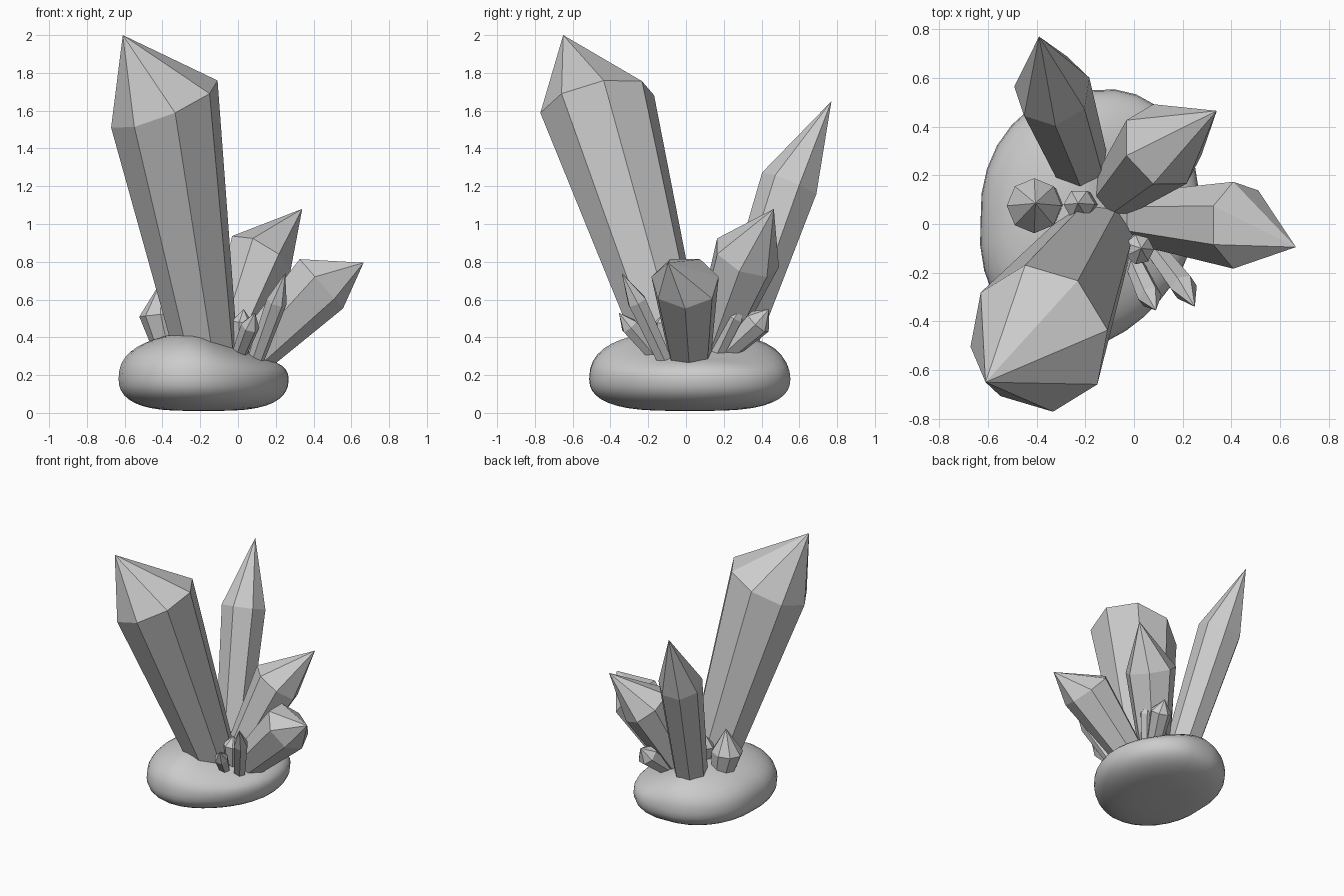
import bpy, bmesh, math
from mathutils import Vector

if "Cube" in bpy.data.objects:
    bpy.data.objects.remove(bpy.data.objects["Cube"])


def crystal(name, base, shoulder, tip, r0, r1, n=7, phase=0.0, normal=None):
    """Tapered prism from base to shoulder, closed by an off-centre point."""
    base, shoulder, tip = Vector(base), Vector(shoulder), Vector(tip)
    axis = (shoulder - base).normalized()
    nrm = Vector(normal).normalized() if normal else (axis + (tip - shoulder).normalized()).normalized()
    u = (Vector((1, 0, 0)) - nrm * nrm.x).normalized()
    v = nrm.cross(u)
    bm = bmesh.new()

    def ring(c, r):
        out = []
        for i in range(n):
            a = 2 * math.pi * i / n + phase
            out.append(bm.verts.new(c + (u * math.cos(a) + v * math.sin(a)) * r))
        return out

    lo, hi = ring(base - axis * 0.06, r0), ring(shoulder, r1)
    top = bm.verts.new(tip)
    for i in range(n):
        j = (i + 1) % n
        bm.faces.new((lo[i], lo[j], hi[j], hi[i]))
        bm.faces.new((hi[i], hi[j], top))
    bm.faces.new(lo[::-1])
    me = bpy.data.meshes.new(name)
    bm.to_mesh(me)
    bm.free()
    ob = bpy.data.objects.new(name, me)
    bpy.context.collection.objects.link(ob)


# rounded, lopsided rock base
bpy.ops.mesh.primitive_uv_sphere_add(segments=32, ring_count=20, radius=1)
rock = bpy.context.object
rock.name = "rock_base"
for vt in rock.data.vertices:
    x, y, z = vt.co
    ang = math.atan2(y, x)
    rad = min(1.0, math.hypot(x, y)) ** (0.72 if z > 0 else 0.6)
    # bulge or shrink each quadrant of the outline
    s = math.sin(2 * ang)
    rad *= 1 + (0.065 * s if s > 0 else (-0.03 if x < 0 else 0.09) * s)
    px, py = math.cos(ang) * rad, math.sin(ang) * rad
    h = math.copysign(abs(z) ** 0.85, z)
    if h > 0:
        top = 0.225 - 0.09 * max(0.0, min(1.0, (px + 0.05) / 0.75))
        top += 0.025 * math.exp(-((px + 0.2) / 0.35) ** 2)
        pz = 0.18 + top * h
    else:
        pz = 0.18 + 0.17 * h
    vt.co = (-0.182 + 0.448 * px + 0.015 * py * (1 - px * px), 0.02 + 0.53 * py, pz)
bpy.ops.object.shade_smooth()

# main crystals
crystal("main_crystal", (-.16, -.07, .30), (-.39, -.47, 1.635), (-.61, -.65, 2.0),
        .165, .31, 8, 0.2, (-.373, -.21, .90))
crystal("tall_back_crystal", (-.22, .24, .30), (-.335, .55, 1.21), (-.39, .77, 1.65), .115, .16, 7, .3)
crystal("middle_crystal", (-.075, .13, .32), (.115, .32, .83), (.34, .465, 1.08), .10, .185, 7, 0.0)
crystal("right_crystal", (.06, .02, .30), (.435, -.005, .69), (.665, -.095, .795),
        .11, .183, 7, 0.0, (.75, 0, .66))

# small crystals around the cluster
crystal("small_left_crystal", (-.37, .08, .34), (-.41, .075, .52), (-.405, .085, .70), .07, .113, 8)
crystal("small_inner_crystal", (-.20, .08, .36), (-.225, .08, .52), (-.23, .085, .60), .05, .065, 6)
crystal("front_long_crystal", (.09, -.11, .27), (.205, -.26, .59), (.25, -.34, .74), .042, .055, 6)
crystal("front_short_crystal", (.01, -.18, .32), (.065, -.30, .46), (.09, -.355, .53), .038, .05, 6)
crystal("front_upright_crystal", (.01, -.09, .32), (.02, -.105, .48), (.03, -.10, .55), .045, .062, 7)
crystal("back_short_crystal", (.0, .23, .34), (.07, .38, .48), (.085, .44, .55), .055, .078, 7)
crystal("back_slim_crystal", (.03, .17, .32), (.10, .26, .51), (.12, .30, .57), .038, .05, 6)
